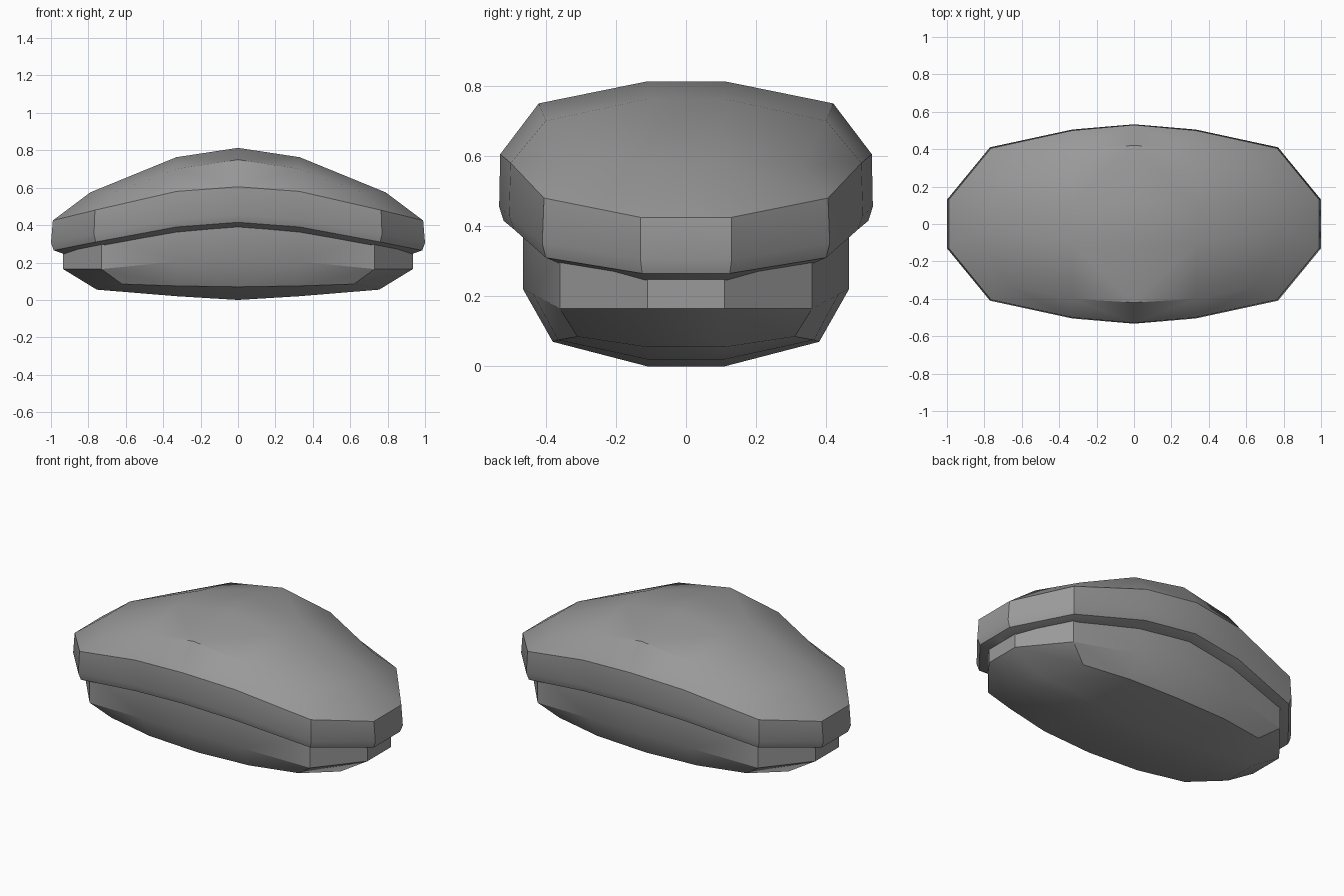
import bpy
import bmesh
import math

old = bpy.data.objects.get("Cube")
if old:
    bpy.data.objects.remove(old, do_unlink=True)

grey = bpy.data.materials.new("plain grey")
grey.use_nodes = True
colour = (0.32, 0.32, 0.32, 1)
grey.diffuse_color = colour
grey.node_tree.nodes["Principled BSDF"].inputs["Base Color"].default_value = colour


def quarter_loft(name, rings, caps):
    """Loft stacked quarter rings, close both ends, mirror to a whole body."""
    bm = bmesh.new()
    loops = []
    for ring in rings:
        end = (ring[-1][0], 0, ring[-1][2])
        loops.append([bm.verts.new(p) for p in ring + [end]])
    for low, high in zip(loops, loops[1:]):
        for i in range(len(low) - 1):
            bm.faces.new((low[i], low[i + 1], high[i + 1], high[i]))
    # Caps have a flat central band and one rounded corner face
    for r, (half, z_mid, z_side) in ((loops[0], caps[0]), (loops[-1], caps[1])):
        x1 = r[1].co.x
        m0, m1, n0, n1 = [bm.verts.new(p) for p in (
            (0, half, z_mid), (x1, half, z_side), (0, 0, z_mid), (x1, 0, z_side))]
        for face in ((r[0], r[1], m1, m0), (r[1], r[2], r[3], m1),
                     (m0, m1, n1, n0), (m1, r[3], r[4], n1)):
            bm.faces.new(face)
    # Complete the other three quarters
    for axis in (0, 1):
        copy = bmesh.ops.duplicate(bm, geom=bm.verts[:] + bm.edges[:] + bm.faces[:])
        for item in copy["geom"]:
            if isinstance(item, bmesh.types.BMVert):
                item.co[axis] *= -1
        bmesh.ops.remove_doubles(bm, verts=bm.verts[:], dist=0.0005)
    bmesh.ops.recalc_face_normals(bm, faces=bm.faces[:])
    mesh = bpy.data.meshes.new(name)
    bm.to_mesh(mesh)
    bm.free()
    mesh.materials.append(grey)
    obj = bpy.data.objects.new(name, mesh)
    bpy.context.collection.objects.link(obj)
    bpy.ops.object.select_all(action="DESELECT")
    obj.select_set(True)
    bpy.context.view_layer.objects.active = obj
    bpy.ops.object.shade_smooth_by_angle(angle=math.radians(30))
    return obj


# Draped slab on top: underside, lower bevel, bulge, rim and dome
quarter_loft("draped_topping", [
    [(0, .42, .37), (.33, .40, .345), (.66, .33, .28), (.90, .11, .235)],
    [(0, .52, .415), (.33, .49, .39), (.76, .40, .31), (.985, .125, .265)],
    [(0, .533, .455), (.33, .505, .43), (.77, .41, .35), (1, .13, .305)],
    [(0, .53, .605), (.33, .50, .58), (.765, .405, .48), (.99, .13, .425)],
    [(0, .42, .75), (.33, .40, .70), (.66, .33, .575), (.79, .11, .575)],
], [(.11, .37, .345), (.11, .813, .763)])

# Rounded block underneath, its top tucked inside the slab
quarter_loft("rounded_base", [
    [(0, .38, .07), (.33, .365, .075), (.62, .31, .085), (.755, .11, .055)],
    [(0, .465, .22), (.33, .435, .205), (.73, .36, .165), (.935, .11, .165)],
    [(0, .465, .44), (.33, .435, .42), (.73, .36, .345), (.935, .11, .30)],
    [(0, .38, .47), (.33, .365, .45), (.62, .31, .38), (.755, .11, .35)],
], [(.11, 0, .02), (.11, .48, .46)])
